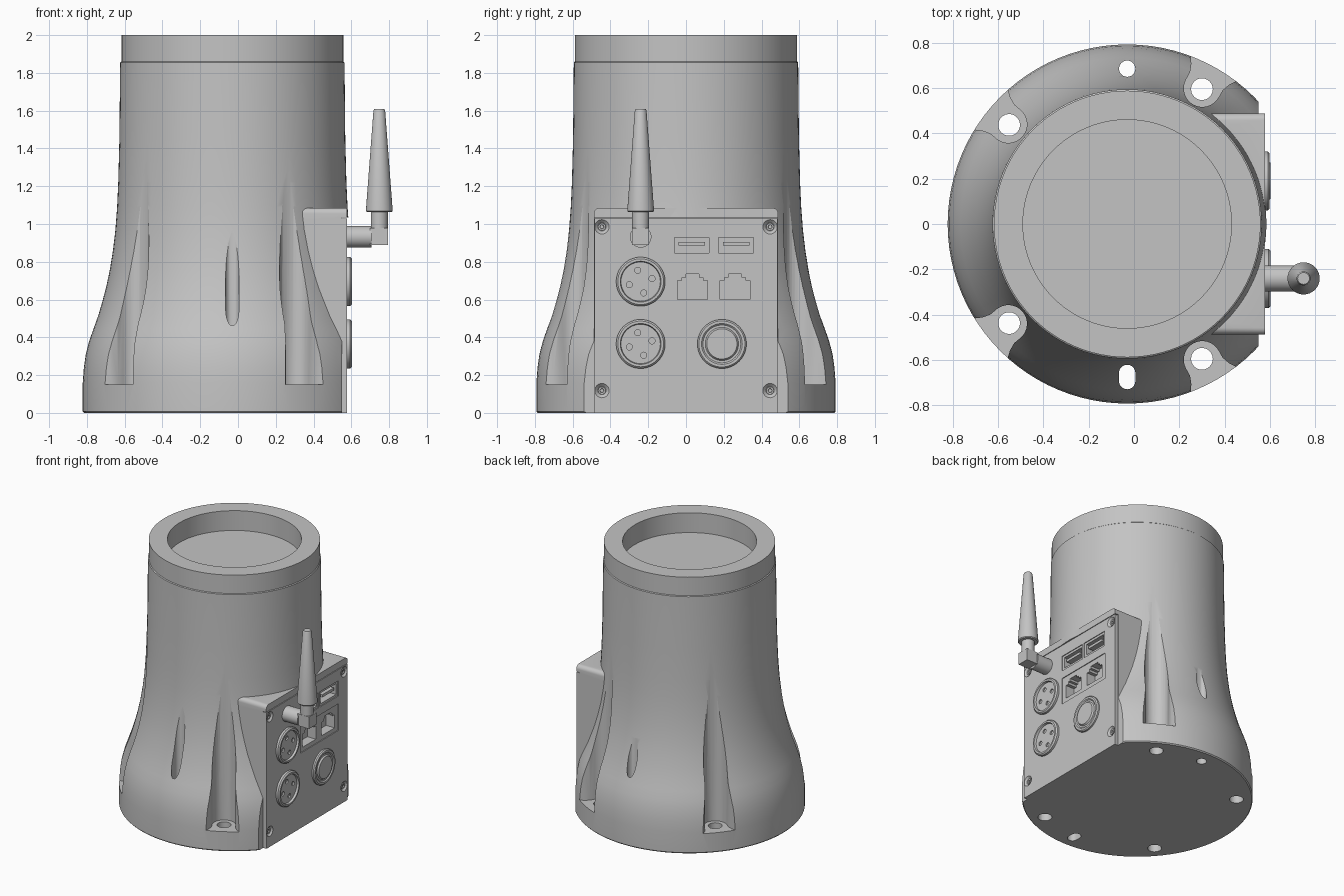
import bpy, bmesh, math
from mathutils import Matrix, Vector

if "Cube" in bpy.data.objects:
    bpy.data.objects.remove(bpy.data.objects["Cube"])

# one material for the whole housing
grey = bpy.data.materials.new("plain grey")
grey.use_nodes = True
grey.diffuse_color = (0.55, 0.55, 0.55, 1)
grey.node_tree.nodes["Principled BSDF"].inputs["Base Color"].default_value = grey.diffuse_color

AXIS = -0.03                                   # centre line of the body
BODY = Matrix.Translation((AXIS, 0, 0))
# panel frame: local x, y, z become world y, z, x
PANEL = Matrix(((0, 0, 1, 0), (1, 0, 0, 0), (0, 1, 0, 0), (0, 0, 0, 1)))
BACK, FACE = 0.55, 0.578                       # rear and front of the panel plate


def finish(name, bm, matrix):
    bmesh.ops.recalc_face_normals(bm, faces=bm.faces)
    bm.transform(matrix)
    mesh = bpy.data.meshes.new(name)
    bm.to_mesh(mesh)
    bm.free()
    mesh.materials.append(grey)
    obj = bpy.data.objects.new(name, mesh)
    bpy.context.scene.collection.objects.link(obj)
    return obj


def lathe(name, profile, matrix, steps=48):
    """Spin (radius, height) points round local z."""
    bm = bmesh.new()
    verts = [bm.verts.new((r, 0, h)) for r, h in profile]
    edges = [bm.edges.new(pair) for pair in zip(verts, verts[1:])]
    bmesh.ops.spin(bm, geom=verts + edges, cent=(0, 0, 0), axis=(0, 0, 1),
                   angle=math.tau, steps=steps)
    bmesh.ops.remove_doubles(bm, verts=bm.verts, dist=1e-5)
    return finish(name, bm, matrix)


def prism(name, outline, low, high, matrix=Matrix()):
    """Extrude a flat outline along local z."""
    bm = bmesh.new()
    face = bm.faces.new([bm.verts.new((x, y, low)) for x, y in outline])
    made = bmesh.ops.extrude_face_region(bm, geom=[face])["geom"]
    bmesh.ops.translate(bm, vec=(0, 0, high - low),
                        verts=[v for v in made if isinstance(v, bmesh.types.BMVert)])
    return finish(name, bm, matrix)


def rect(x0, x1, y0, y1):
    return [(x0, y0), (x1, y0), (x1, y1), (x0, y1)]


def arc(x, y, r, start, end, n=16):
    angles = [math.radians(start + (end - start) * i / n) for i in range(n + 1)]
    return [(x + r * math.cos(a), y + r * math.sin(a)) for a in angles]


def circle(x, y, r, n=24):
    return arc(x, y, r, 0, 360, n)[:-1]


def combine(target, tools, operation="DIFFERENCE"):
    for tool in tools:
        mod = target.modifiers.new("combine", "BOOLEAN")
        mod.operation, mod.solver, mod.object = operation, "EXACT", tool
        bpy.context.view_layer.objects.active = target
        bpy.ops.object.modifier_apply(modifier=mod.name)
        bpy.data.objects.remove(tool)


# flared round body with a recessed top and a seam below the rim
body = lathe("body", [
    (0, 0), (0.785, 0), (0.792, 0.008), (0.792, 0.16), (0.786, 0.24), (0.776, 0.31),
    (0.758, 0.38), (0.735, 0.445), (0.71, 0.515), (0.688, 0.59), (0.667, 0.67),
    (0.648, 0.76), (0.632, 0.86), (0.619, 0.97), (0.61, 1.09), (0.604, 1.22),
    (0.598, 1.45), (0.594, 1.855), (0.588, 1.86), (0.588, 2), (0.46, 2),
    (0.46, 1.85), (0, 1.85)], BODY, 96)

# connector housing merged into the side, with a seat for the panel plate
outline = ([(-0.488, 0), (0.488, 0)] + arc(0.458, 1.055, 0.03, 0, 90, 6)
           + arc(-0.458, 1.055, 0.03, 90, 180, 6))
combine(body, [prism("housing", outline, 0.1, FACE, PANEL)], "UNION")
combine(body, [prism("plate_seat", rect(-0.7, 0.7, -0.1, 1.035), BACK, 1, PANEL)])

# bolt channels: a round back that flares towards the rim
side = [(0.72, 0.082), (0.755, 0.095), (0.785, 0.115), (0.95, 0.16)]
channel = (arc(0.684, 0, 0.082, 90, 270) + [(u, -v) for u, v in side]
           + [(u, v) for u, v in reversed(side)])
for angle in (61, 140, -140, -61):
    turn = BODY @ Matrix.Rotation(math.radians(angle), 4, "Z")
    combine(body, [prism("channel", channel, 0.15, 1.5, turn),
                   prism("bolt_hole", circle(0.68, 0, 0.048), -0.1, 0.3, turn)])

# locating hole at the back, locating slot at the front
slot = arc(0, -0.657, 0.036, 0, 180) + arc(0, -0.693, 0.036, 180, 360)
combine(body, [prism("dowel_hole", circle(0, 0.685, 0.036), -0.1, 1.2, BODY),
               prism("dowel_slot", slot, -0.1, 1.2, BODY)])

# panel plate with recessed frames, port openings and screw seats
plate = prism("panel_plate", rect(-0.484, 0.484, 0, 1.03), BACK - 0.002, FACE, PANEL)
usb = [(-0.08, 0.14), (0.155, 0.375)]
frames = [rect(a, b, 0.83, 0.945) for a, b in usb] + [rect(-0.08, 0.38, 0.568, 0.77)]
combine(plate, [prism("frame", f, FACE - 0.006, 0.7, PANEL) for f in frames])
ports = [rect(a + 0.018, b - 0.018, 0.847, 0.928) for a, b in usb]
for y in (0.035, 0.26):
    half = [(0.08, 0.6), (0.08, 0.7), (0.055, 0.7), (0.055, 0.718), (0.035, 0.718), (0.035, 0.735)]
    ports.append([(y + w, z) for w, z in half] + [(y - w, z) for w, z in reversed(half)])
for target in (body, plate):
    combine(target, [prism("port", p, 0.5, 0.7, PANEL) for p in ports])
for a, b in usb:
    prism("port_tongue", rect(a + 0.04, b - 0.04, 0.885, 0.905), 0.49, FACE - 0.008, PANEL)

for y in (-0.445, 0.445):
    for z in (0.118, 0.985):
        spot = PANEL @ Matrix.Translation((y, z, 0))
        combine(plate, [lathe("countersink", [(0, 0.562), (0.022, 0.562), (0.038, FACE),
                                              (0.038, 0.62), (0, 0.62)], spot, 24)])
        lathe("screw", [(0, BACK), (0.02, BACK), (0.02, 0.57), (0.011, 0.57),
                        (0.009, 0.56), (0, 0.56)], spot, 24)

# two round four-pin sockets
for name, z in (("upper_socket", 0.695), ("lower_socket", 0.365)):
    socket = lathe(name, [(0, 0.56), (0.13, 0.56), (0.13, 0.594), (0.121, 0.603),
                          (0.108, 0.603), (0.104, 0.588), (0, 0.588)],
                   PANEL @ Matrix.Translation((-0.24, z, 0)))
    holes = [(math.radians(15 + 90 * k)) for k in range(4)]
    combine(socket, [prism("pin_hole", circle(-0.24 + 0.062 * math.cos(a),
                                              z + 0.062 * math.sin(a), 0.016, 16),
                           0.57, 0.7, PANEL) for a in holes])

# push button
lathe("button", [(0, 0.56), (0.13, 0.56), (0.13, 0.59), (0.122, 0.598), (0.108, 0.598),
                 (0.1, 0.591), (0.088, 0.591), (0.08, 0.602), (0, 0.602)],
      PANEL @ Matrix.Translation((0.19, 0.365, 0)))

# antenna: stub, elbow, and tapered whip
AY = -0.24
prism("antenna_stub", circle(AY, 0.932, 0.057, 32), 0.56, 0.706, PANEL)
prism("antenna_elbow", rect(AY - 0.045, AY + 0.045, 0.89, 0.98), 0.7, 0.795, PANEL)
lathe("antenna", [(0, 0.95), (0.045, 0.95), (0.045, 1.064), (0.066, 1.064), (0.071, 1.07),
                  (0.031, 1.6), (0.026, 1.61), (0, 1.61)],
      Matrix.Translation((0.748, AY, 0)), 32)

# smooth shading with sharp edges kept
bpy.ops.object.select_all(action="DESELECT")
for obj in bpy.context.scene.objects:
    if obj.type == "MESH" and grey.name in obj.data.materials:
        obj.select_set(True)
        bpy.context.view_layer.objects.active = obj
bpy.ops.object.shade_smooth_by_angle(angle=math.radians(30))
